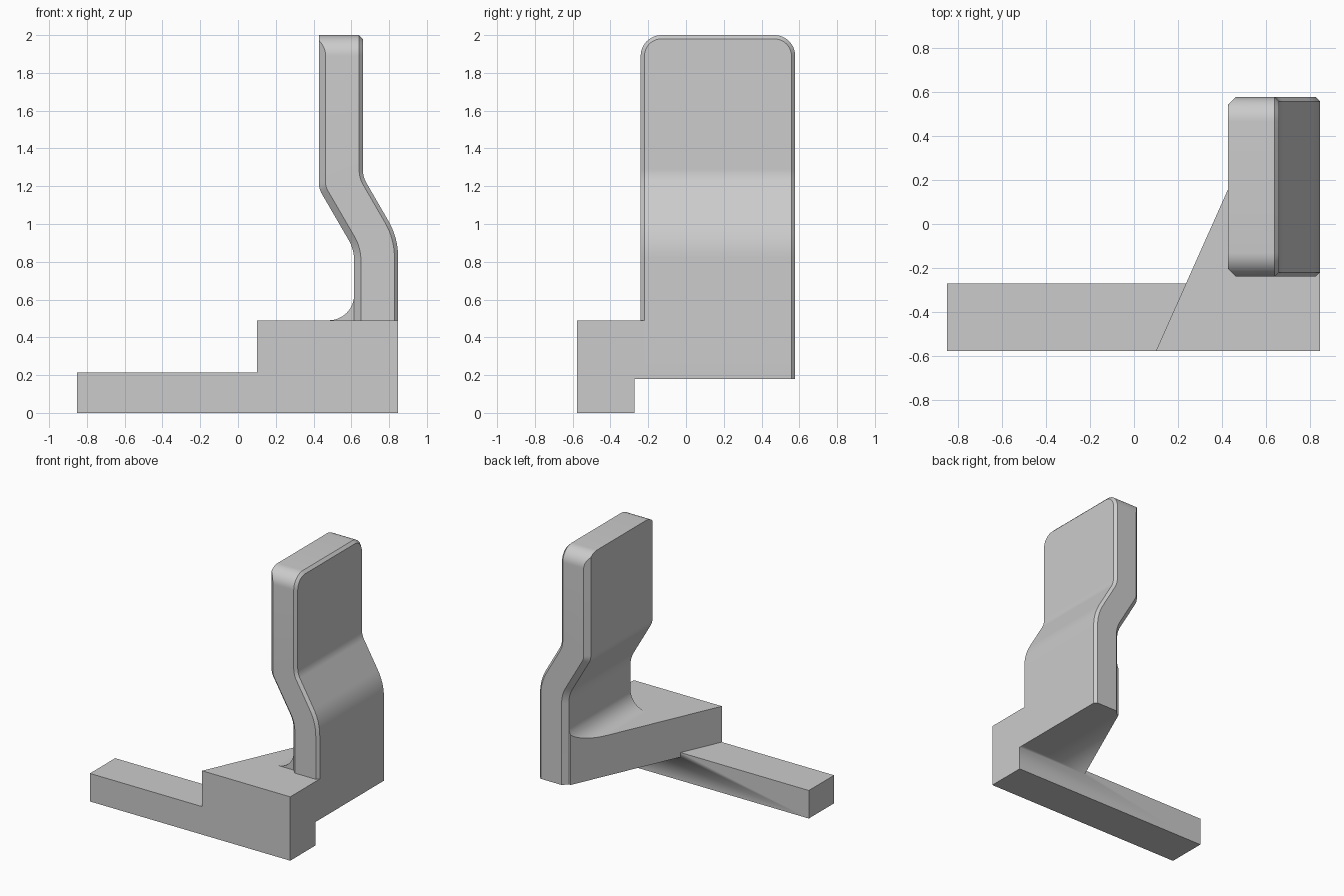
import bpy, bmesh, math
from mathutils import Vector

if "Cube" in bpy.data.objects:
    bpy.data.objects.remove(bpy.data.objects["Cube"])

YF = 0.578            # half depth of the whole model
YC, W = 0.169, 0.409  # centre and half width of the upright
CL, CR, R = 0.036, 0.02, 0.11   # left chamfer, right chamfer, top corner radius


def slant(y):
    return 0.10 + 0.446 * (y + YF)


def finish(name, bm):
    bmesh.ops.remove_doubles(bm, verts=bm.verts, dist=1e-5)
    bmesh.ops.recalc_face_normals(bm, faces=bm.faces)
    me = bpy.data.meshes.new(name)
    bm.to_mesh(me)
    bm.free()
    ob = bpy.data.objects.new(name, me)
    bpy.context.collection.objects.link(ob)
    bpy.context.view_layer.objects.active = ob
    ob.select_set(True)
    bpy.ops.object.shade_smooth_by_angle(angle=math.radians(20))
    ob.select_set(False)
    return ob


def prism(points, direction):
    bm = bmesh.new()
    face = bm.faces.new([bm.verts.new(p) for p in points])
    ext = bmesh.ops.extrude_face_region(bm, geom=[face], use_keep_orig=True)
    verts = [v for v in ext["geom"] if isinstance(v, bmesh.types.BMVert)]
    bmesh.ops.translate(bm, verts=verts, vec=direction)
    return bm


def bend_path(lower, upper, t_low, t_up, n=8):
    """Side line of the upright as (x, z, lean angle) with two rounded bends."""
    lo, up = Vector(lower), Vector(upper)
    d, v = (up - lo).normalized(), Vector((0, 1))
    path = [(lo.x, 0.18, 0.0)]
    for c, d0, d1, t in ((lo, v, d, t_low), (up, d, v, t_up)):
        a, b = c - d0 * t, c + d1 * t
        for i in range(n + 1):
            f = i / n
            p = a * (1 - f) ** 2 + c * 2 * f * (1 - f) + b * f * f
            tan = d0.lerp(d1, f)
            path.append((p.x, p.y, math.atan2(-tan.x, tan.y)))
    return path


# Bent upright plate: eight-point chamfered section lofted upwards
left = bend_path((0.615, 0.865), (0.428, 1.187), 0.06, 0.03)
right = bend_path((0.848, 0.927), (0.661, 1.25), 0.105, 0.04)
rings = []
for (xl, zl, al), (xr, zr, ar) in zip(left, right):
    rings.append([
        (xl, W - CL, zl),
        (xl + CL * math.cos(al), W, zl + CL * math.sin(al)),
        (xr - CR * math.cos(ar), W, zr - CR * math.sin(ar)),
        (xr, W - CR, zr)])
xl, xr = left[-1][0], right[-1][0]
for i in range(13):
    th = math.radians(90 * i / 12)
    c, s = math.cos(th), math.sin(th)
    w, z = W - R + R * c, 2 - R + R * s
    rings.append([
        (xl, min(w, W - CL), z),
        (xl + max(0, w - W + CL), w, z),
        (xr - CR, w, z),
        (xr, w - CR * c, z - CR * s)])
bm = bmesh.new()
loops = []
for ring in rings:
    near = [bm.verts.new((x, YC - y, z)) for x, y, z in ring]
    far = [bm.verts.new((x, YC + y, z)) for x, y, z in reversed(ring)]
    loops.append(near + far)
for a, b in zip(loops, loops[1:]):
    for k in range(8):
        m = (k + 1) % 8
        bm.faces.new((a[k], a[m], b[m], b[k]))
for cap in (loops[0], loops[-1]):
    for k in range(3):
        bm.faces.new((cap[k], cap[k + 1], cap[6 - k], cap[7 - k]))
finish("upright", bm)

# Slanted wedge block, fitted around the foot of the upright
y0, y1 = YC - W, YC + W
outline = [(0.10, -YF), (0.848, -YF), (0.848, y0 + CR), (0.848 - CR, y0),
           (0.615 + CL, y0), (0.615, y0 + CL), (0.615, y1 - CL),
           (slant(y1 - CL), y1 - CL)]
base = finish("base_block", prism([(x, y, 0.18) for x, y in outline], (0, 0, 0.31)))

# Long foot bar, joined into the base
bar = finish("foot_bar", prism(
    [(-0.852, -YF, 0), (0.848, -YF, 0), (0.848, -0.272, 0), (-0.852, -0.272, 0)],
    (0, 0, 0.215)))
mod = base.modifiers.new("join", "BOOLEAN")
mod.operation, mod.solver, mod.object = "UNION", "EXACT", bar
bpy.context.view_layer.objects.active = base
bpy.ops.object.modifier_apply(modifier="join")
bpy.data.objects.remove(bar)

# Concave fillet between wedge top and upright, trimmed by the slanted side
r = 0.135
arc = [(0.615 - r + r * math.sin(t), 0.49 + r - r * math.cos(t))
       for t in (math.radians(90 * i / 12) for i in range(13))]
bm = prism([(x, y0 + CL, z) for x, z in arc + [(0.615, 0.49)]],
           (0, 2 * (W - CL), 0))
cut = bmesh.ops.bisect_plane(
    bm, geom=bm.verts[:] + bm.edges[:] + bm.faces[:],
    plane_co=(0.10, -YF, 0), plane_no=(-1, 0.446, 0), clear_outer=True)
bmesh.ops.holes_fill(bm, edges=[e for e in bm.edges if e.is_boundary])
finish("fillet", bm)
